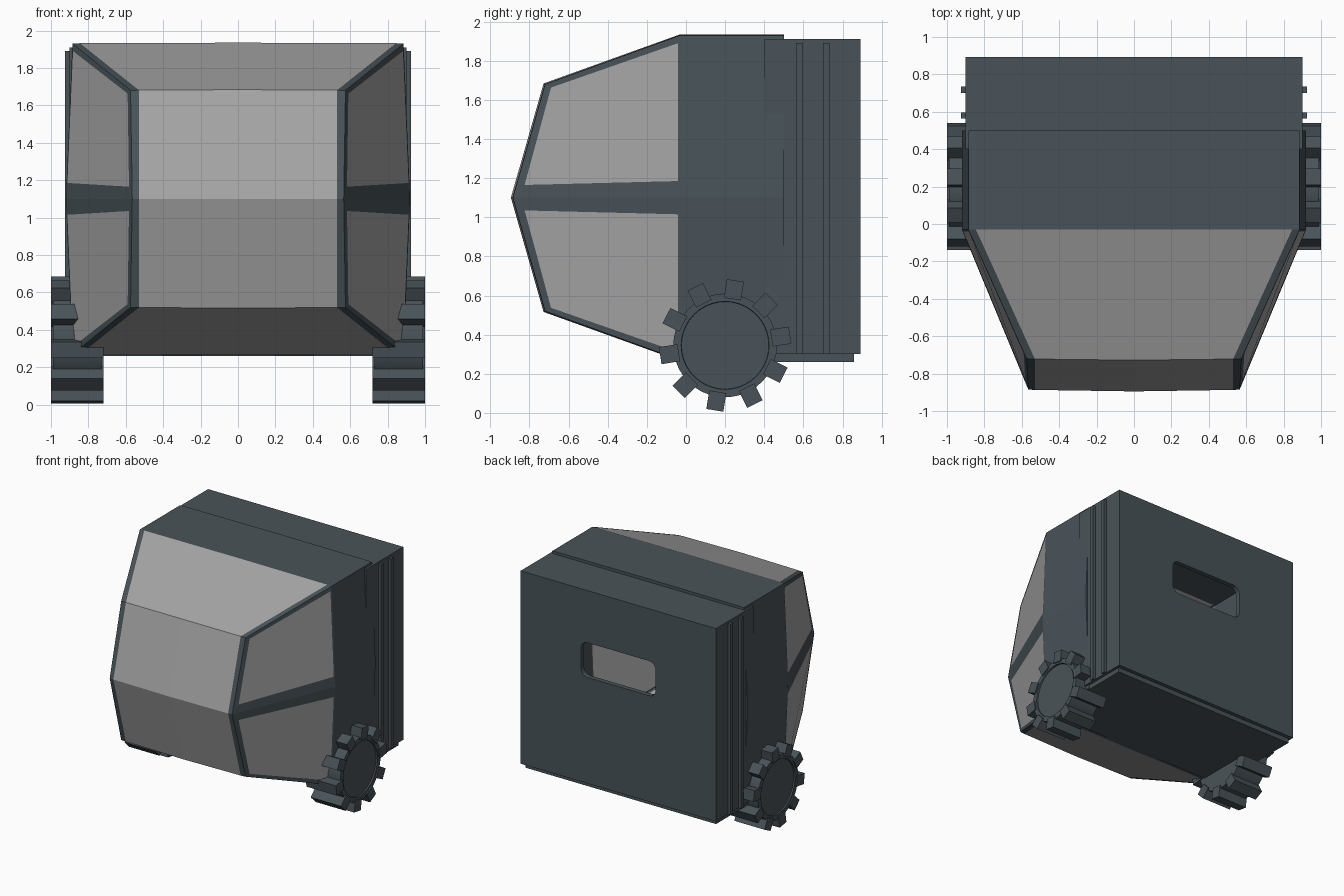
import bpy, bmesh, math
from mathutils import Matrix, Vector

if "Cube" in bpy.data.objects:
    bpy.data.objects.remove(bpy.data.objects["Cube"], do_unlink=True)


def material(name, rgb):
    m = bpy.data.materials.new(name)
    m.use_nodes = True
    color = (*rgb, 1)
    m.diffuse_color = color
    m.node_tree.nodes["Principled BSDF"].inputs["Base Color"].default_value = color
    return m


SLATE = material("dark slate", (0.066, 0.086, 0.099))
GLASS = material("grey glass", (0.38, 0.38, 0.38))


def make_object(name, bm, mats=(SLATE,)):
    mesh = bpy.data.meshes.new(name)
    bm.to_mesh(mesh)
    bm.free()
    for m in mats:
        mesh.materials.append(m)
    ob = bpy.data.objects.new(name, mesh)
    bpy.context.collection.objects.link(ob)
    return ob


def add_box(bm, lo, hi):
    lo, hi = Vector(lo), Vector(hi)
    mat = Matrix.Translation((lo + hi) / 2) @ Matrix.Diagonal((*(hi - lo), 1))
    return bmesh.ops.create_cube(bm, size=1, matrix=mat)["verts"]


def mirror(ob, axes=(True, False, False)):
    mod = ob.modifiers.new("mirror", 'MIRROR')
    mod.use_axis = axes
    mod.merge_threshold = 0.0005


def solidify(ob, thickness):
    mod = ob.modifiers.new("wall", 'SOLIDIFY')
    mod.thickness = thickness
    mod.offset = -1
    mod.use_even_offset = True


# Cab shell: one quarter, mirrored left/right and up/down about its waist
WAIST = 1.1


def on_side(y, z):
    taper = 0.042 + 0.06 * max(0, -0.03 - y) / 0.69
    return (0.92 + 0.415 * min(0, y + 0.03) - taper * z, y, z)


bm = bmesh.new()


def face(points, index=0):
    f = bm.faces.new([bm.verts.new(p) for p in points])
    f.material_index = index


def strip(a, b, index):
    for i in range(len(a) - 1):
        face((a[i], b[i], b[i + 1], a[i + 1]), index)


centre = [(0, -0.03, 0.835), (0, -0.728, 0.584), (0, -0.895, 0)]
glass_edge = [(0.845, -0.03, 0.832), (0.53, -0.722, 0.581), (0.53, -0.887, 0)]
pillar = [on_side(-0.03, 0.83), on_side(-0.72, 0.58), on_side(-0.885, 0)]
strip(centre, glass_edge, 1)
strip(glass_edge, pillar, 0)

# Side window pane inside its frame
outer = pillar + [on_side(-0.03, 0)]
pane = [on_side(-0.04, 0.79), on_side(-0.69, 0.563),
        on_side(-0.825, 0.065), on_side(-0.04, 0.085)]
strip(outer + outer[:1], pane + pane[:1], 0)
face(pane, 1)

# Roof and side of the body behind the windows
top_front = [centre[0], glass_edge[0], pillar[0], outer[3]]
strip(top_front, [(x, 0.5, z) for x, y, z in top_front], 0)

bmesh.ops.remove_doubles(bm, verts=bm.verts, dist=0.0005)
bmesh.ops.recalc_face_normals(bm, faces=bm.faces)
roof = max(bm.faces, key=lambda f: abs(f.normal.z))
if roof.normal.z < 0:
    bmesh.ops.reverse_faces(bm, faces=bm.faces)
cab = make_object("cab_shell", bm, (SLATE, GLASS))
cab.location.z = WAIST
mirror(cab, (True, False, True))
solidify(cab, 0.025)

# Rear compartment: hollow box, open to the cab
bm = bmesh.new()
add_box(bm, (-0.902, 0.4, 0.3), (0.902, 0.893, 1.91))
bmesh.ops.delete(bm, geom=[f for f in bm.faces if f.normal.y < -0.5], context='FACES_ONLY')
rear = make_object("rear_compartment", bm)
solidify(rear, 0.04)

# Rounded rear window opening
bm = bmesh.new()
add_box(bm, (-0.345, 0.75, 1.185), (0.345, 1, 1.475))
corners = [e for e in bm.edges
           if abs((e.verts[0].co - e.verts[1].co).normalized().y) > 0.9]
bmesh.ops.bevel(bm, geom=corners, offset=0.06, segments=4, profile=0.5, affect='EDGES')
cutter = make_object("window_cutter", bm)
cutter.hide_render = True
cut = rear.modifiers.new("window", 'BOOLEAN')
cut.operation = 'DIFFERENCE'
cut.solver = 'EXACT'
cut.object = cutter
bpy.context.view_layer.objects.active = rear
for mod in list(rear.modifiers):
    bpy.ops.object.modifier_apply(modifier=mod.name)
bpy.data.objects.remove(cutter, do_unlink=True)

# Floor slab
bm = bmesh.new()
add_box(bm, (-0.88, 0, 0.26), (0.88, 0.86, 0.31))
make_object("floor_slab", bm)

# Vertical ribs on the rear sides
bm = bmesh.new()
for y in (0.58, 0.717):
    add_box(bm, (0.89, y - 0.017, 0.3), (0.925, y + 0.017, 1.89))
mirror(make_object("side_ribs", bm))

# Toothed wheels
HUB = Vector((0.86, 0.2, 0.345))
TEETH = 10
bm = bmesh.new()
bmesh.ops.create_cone(bm, cap_ends=True, segments=40, radius1=0.265, radius2=0.265, depth=0.26,
                      matrix=Matrix.Translation(HUB) @ Matrix.Rotation(math.pi / 2, 4, 'Y'))
cap = max(bm.faces, key=lambda f: f.calc_center_median().x)
bmesh.ops.inset_region(bm, faces=[cap], thickness=0.04)
bmesh.ops.inset_region(bm, faces=[cap], thickness=0.002, depth=-0.012)
for i in range(TEETH):
    turn = Matrix.Rotation(math.radians(9 + 360 / TEETH * i), 4, 'X')
    verts = add_box(bm, (-0.14, 0.24, -0.044), (0.14, 0.336, 0.044))
    bmesh.ops.transform(bm, verts=verts, matrix=Matrix.Translation(HUB) @ turn)
wheels = make_object("toothed_wheels", bm)
mirror(wheels)
bpy.ops.object.select_all(action='DESELECT')
wheels.select_set(True)
bpy.context.view_layer.objects.active = wheels
bpy.ops.object.shade_smooth_by_angle(angle=math.radians(25))
